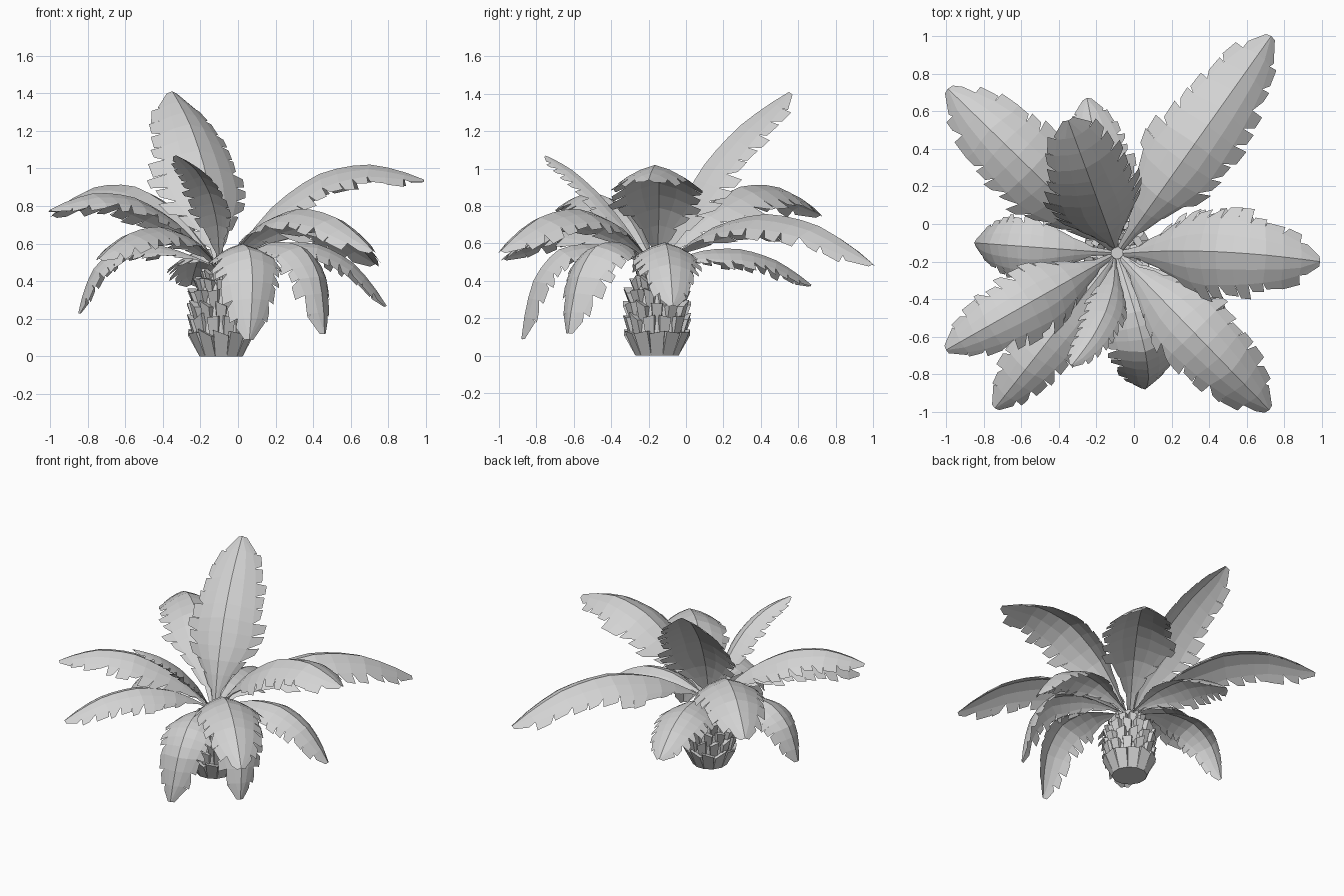
import bpy, bmesh, math, random
from mathutils import Vector

if "Cube" in bpy.data.objects:
    bpy.data.objects.remove(bpy.data.objects["Cube"])
random.seed(4)

grey = bpy.data.materials.new("plain_grey")
grey.use_nodes = True
grey.diffuse_color = (0.65, 0.65, 0.65, 1)
grey.node_tree.nodes["Principled BSDF"].inputs["Base Color"].default_value = (0.65, 0.65, 0.65, 1)

CENTRE = Vector((-0.09, -0.155, 0))
UP = Vector((0, 0, 1))


def finish(bm, name):
    mesh = bpy.data.meshes.new(name)
    bm.to_mesh(mesh)
    bm.free()
    mesh.materials.append(grey)
    obj = bpy.data.objects.new(name, mesh)
    bpy.context.collection.objects.link(obj)
    return obj


def frond(name, tip, reach, lift, width, sway=0):
    """Arched leaf: a folded blade along a bent midrib, with ragged teeth on both edges."""
    tip = Vector(tip)
    out = tip - CENTRE
    out.z = 0
    length = out.length
    out.normalize()
    side = UP.cross(out)
    start = CENTRE + out * 0.03 + UP * 0.48
    bend = CENTRE + out * length * reach + UP * lift + side * sway
    bends = 8
    knots = [start * (1 - k) ** 2 + bend * 2 * k * (1 - k) + tip * k * k
             for k in (i / bends for i in range(bends + 1))]

    def half_width(t):
        ease = min(1, t / 0.42)
        ease = ease * ease * (3 - 2 * ease)
        return width / 2 * (0.1 + 0.9 * ease) * (1 - min(t, 1) ** 4.5) ** 0.65

    def point(t, s, w):
        t = min(t, 1)
        i = min(int(t * bends), bends - 1)
        mid = knots[i].lerp(knots[i + 1], t * bends - i)
        tangent = (knots[min(i + 2, bends)] - knots[max(i - 1, 0)]).normalized()
        normal = tangent.cross(side).normalized()
        return mid + side * w * s - normal * w * (0.22 * abs(s) + 0.28 * s * s)

    bm = bmesh.new()
    steps = 12
    columns = (-0.76, -0.4, 0, 0.4, 0.76)
    rows = [[bm.verts.new(point(i / steps, s, half_width(i / steps))) for s in columns]
            for i in range(steps + 1)]
    for a, b in zip(rows, rows[1:]):
        for j in range(len(columns) - 1):
            bm.faces.new((a[j], b[j], b[j + 1], a[j + 1]))
    # broad ragged teeth that lean toward the tip
    dt = 1 / steps
    for i in range(1, steps):
        for column, sign in ((0, -1), (-1, 1)):
            t = i * dt
            notch = random.choice((0.15, 0.25, 0.4, 0.65))
            depth = random.uniform(0.9, 1.1)
            near = bm.verts.new(point(t + notch * dt, sign * depth, half_width(t + notch * dt)))
            far = bm.verts.new(point(t + 1.15 * dt, sign * (depth + 0.04), half_width(t + 0.9 * dt)))
            loop = [rows[i][column], near, far, rows[i + 1][column]]
            bm.faces.new(loop if sign < 0 else loop[::-1])
    bmesh.ops.remove_doubles(bm, verts=bm.verts, dist=0.0005)
    return finish(bm, name)


# fronds: name, tip, bend position along the reach, bend height, width, sideways sway
FRONDS = (
    ("back_left_frond", (0.73, 1.0, 0.49), 0.5, 1.03, 0.48),
    ("left_frond", (0.99, -0.2, 0.94), 0.45, 1.23, 0.48, 0.06),
    ("front_left_frond", (0.72, -0.99, 0.56), 0.5, 1.05, 0.44),
    ("front_right_frond", (-0.74, -0.98, 0.52), 0.5, 0.88, 0.36),
    ("right_frond", (-1.0, -0.67, 0.78), 0.5, 1.06, 0.38),
    ("back_right_frond", (-0.99, 0.72, 0.75), 0.5, 1.19, 0.48),
    ("upright_back_frond", (-0.35, 0.55, 1.41), 0.2, 1.1, 0.5),
    ("upright_front_frond", (-0.33, -0.75, 1.07), 0.45, 0.96, 0.22, 0.12),
    ("drooping_right_frond", (-0.85, -0.1, 0.23), 0.88, 0.81, 0.34),
    ("drooping_front_frond", (0.06, -0.88, 0.09), 0.95, 0.85, 0.37, 0.08),
    ("drooping_front_left_frond", (0.46, -0.63, 0.12), 0.95, 0.87, 0.36, 0.06),
    ("drooping_left_frond", (0.79, -0.07, 0.27), 0.65, 0.82, 0.36),
    ("drooping_back_frond", (-0.25, 0.67, 0.38), 0.55, 0.71, 0.38),
)
for spec in FRONDS:
    frond(*spec)


# trunk core: a turned profile of (radius, height)
SIDES = 12
PROFILE = ((0.11, 0), (0.15, 0.1), (0.145, 0.25), (0.125, 0.36), (0.08, 0.44), (0.03, 0.47))
bm = bmesh.new()
rings = []
for radius, z in PROFILE:
    rings.append([bm.verts.new(CENTRE + Vector((radius * math.cos(a), radius * math.sin(a), z)))
                  for a in (math.tau * k / SIDES for k in range(SIDES))])
for low, high in zip(rings, rings[1:]):
    for k in range(SIDES):
        n = (k + 1) % SIDES
        bm.faces.new((low[k], low[n], high[n], high[k]))
bm.faces.new(rings[0][::-1])
bm.faces.new(rings[-1])
finish(bm, "trunk_core")

# cut leaf stubs: wedges that flare outward, in staggered rows
bm = bmesh.new()


def stub(angle, radius, z, flare, height, half):
    out = Vector((math.cos(angle), math.sin(angle), 0))
    across = UP.cross(out)
    tilt = random.uniform(-0.02, 0.02)

    def ring(r_in, r_out, h, w, slope):
        return [bm.verts.new(CENTRE + out * r + across * x + UP * (h + slope * (1 if x > 0 else -1)))
                for r, x in ((r_in, -w), (r_out, -w * 0.9), (r_out, w * 0.9), (r_in, w))]

    low = ring(radius - 0.03, radius, z, half * 0.75, 0)
    high = ring(radius - 0.01, radius + flare, z + height, half, tilt)
    bm.faces.new(low[::-1])
    bm.faces.new(high)
    for k in range(4):
        n = (k + 1) % 4
        bm.faces.new((low[k], low[n], high[n], high[k]))


# rows: radius, base height, flare, stub height, half width
ROWS = ((0.115, 0, 0.062, 0.125, 0.045), (0.15, 0.11, 0.03, 0.1, 0.034),
        (0.148, 0.18, 0.034, 0.1, 0.032), (0.142, 0.26, 0.036, 0.09, 0.03),
        (0.118, 0.33, 0.028, 0.08, 0.026), (0.085, 0.38, 0.025, 0.07, 0.022))
for row, (radius, z, flare, height, half) in enumerate(ROWS):
    for k in range(SIDES):
        stub(math.tau * (k + row % 2 / 2) / SIDES, radius, z, flare, height, half)
bmesh.ops.recalc_face_normals(bm, faces=bm.faces)
finish(bm, "trunk_stubs")
